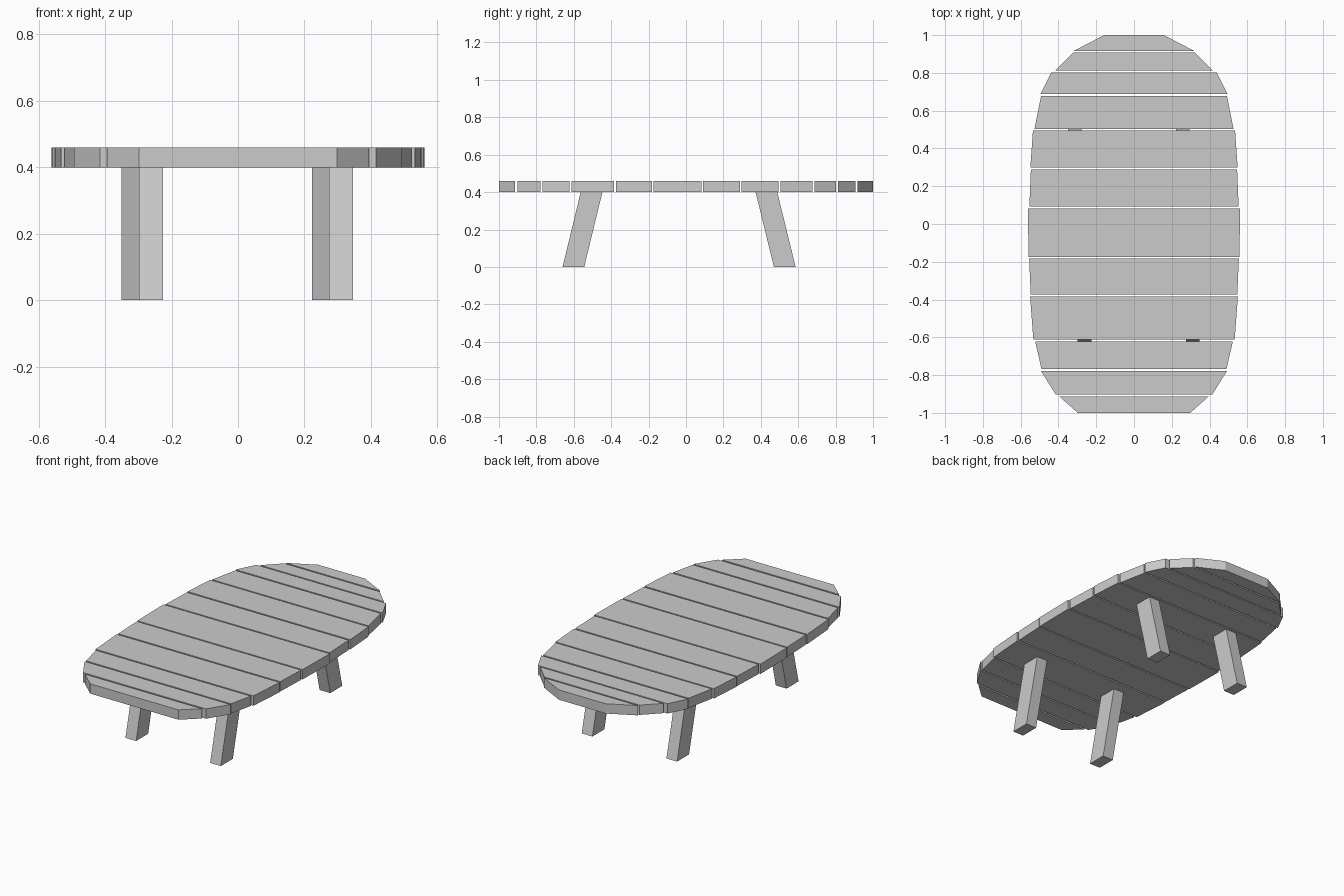
import bpy

if "Cube" in bpy.data.objects:
    bpy.data.objects.remove(bpy.data.objects["Cube"])

TOP, UNDER = 0.46, 0.40


def hexahedron(name, bottom, top):
    """Closed six-sided solid from two matching counter-clockwise quads."""
    faces = [(3, 2, 1, 0), (4, 5, 6, 7)]
    faces += [(i, (i + 1) % 4, (i + 1) % 4 + 4, i + 4) for i in range(4)]
    mesh = bpy.data.meshes.new(name)
    mesh.from_pydata(bottom + top, [], faces)
    mesh.update()
    obj = bpy.data.objects.new(name, mesh)
    bpy.context.collection.objects.link(obj)
    return obj


def rect(x0, x1, y0, y1, z):
    return [(x0, y0, z), (x1, y0, z), (x1, y1, z), (x0, y1, z)]


# Tabletop planks: front y, back y, half width at front, half width at back
planks = [
    (-1.000, -0.913, 0.298, 0.395),
    (-0.902, -0.777, 0.415, 0.493),
    (-0.767, -0.622, 0.490, 0.523),
    (-0.612, -0.384, 0.533, 0.550),
    (-0.374, -0.183, 0.547, 0.555),
    (-0.174, 0.083, 0.558, 0.562),
    (0.092, 0.288, 0.554, 0.546),
    (0.298, 0.495, 0.549, 0.535),
    (0.504, 0.677, 0.527, 0.492),
    (0.687, 0.803, 0.496, 0.438),
    (0.812, 0.907, 0.417, 0.322),
    (0.917, 1.000, 0.318, 0.158),
]
for n, (y0, y1, w0, w1) in enumerate(planks, 1):
    quads = [[(-w0, y0, z), (w0, y0, z), (w1, y1, z), (-w1, y1, z)]
             for z in (UNDER, TOP)]
    hexahedron(f"tabletop_plank_{n:02d}", *quads)

# Splayed legs: x centre, y centre at the floor, y centre under the top
legs = {
    "front_left_leg": (-0.262, -0.602, -0.505),
    "front_right_leg": (0.310, -0.602, -0.505),
    "back_left_leg": (-0.314, 0.528, 0.430),
    "back_right_leg": (0.258, 0.528, 0.430),
}
HALF_X, HALF_Y = 0.036, 0.058
for name, (x, foot, head) in legs.items():
    hexahedron(name,
               rect(x - HALF_X, x + HALF_X, foot - HALF_Y, foot + HALF_Y, 0.0),
               rect(x - HALF_X, x + HALF_X, head - HALF_Y, head + HALF_Y, UNDER))
